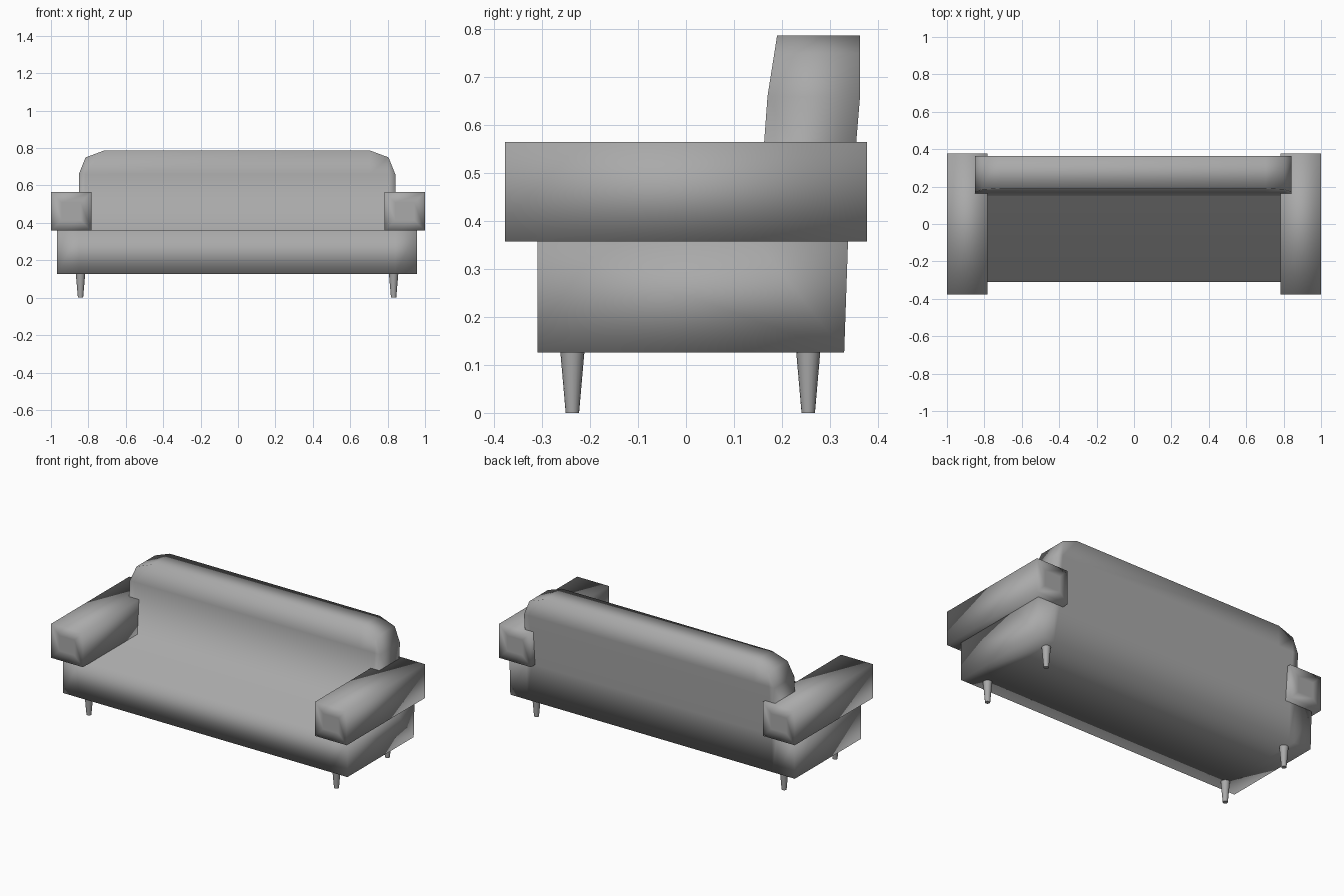
import bpy, bmesh

cube = bpy.data.objects.get("Cube")
if cube:
    bpy.data.objects.remove(cube, do_unlink=True)

grey = bpy.data.materials.new("grey_fabric")
grey.use_nodes = True
COLOUR = (0.4, 0.4, 0.4, 1)
grey.diffuse_color = COLOUR
grey.node_tree.nodes["Principled BSDF"].inputs["Base Color"].default_value = COLOUR

SHIFT = -0.005          # body and legs sit slightly off centre
FLOOR, SEAT, SHOULDER, TOP = 0.126, 0.358, 0.66, 0.787


def add_object(name, bm, smooth=True):
    bmesh.ops.recalc_face_normals(bm, faces=bm.faces)
    for f in bm.faces:
        f.smooth = smooth
    mesh = bpy.data.meshes.new(name)
    bm.to_mesh(mesh)
    bm.free()
    mesh.materials.append(grey)
    obj = bpy.data.objects.new(name, mesh)
    bpy.context.collection.objects.link(obj)
    return obj


def along(points, z):
    """Depth at height z on a polyline of (y, z) points."""
    for (y0, z0), (y1, z1) in zip(points, points[1:]):
        if z <= z1:
            return y0 + (y1 - y0) * (z - z0) / (z1 - z0)
    return points[-1][0]


# Seat and backrest: one L-shaped section, its height limited along x
FRONT = [(0.148, SEAT), (0.17, SHOULDER), (0.19, TOP)]
REAR = [(0.33, FLOOR), (0.338, SEAT), (0.363, SHOULDER), (0.363, TOP)]


def section(x, ceiling):
    pts = [(-0.31, FLOOR), (-0.31, SEAT)]
    for line in (FRONT, REAR[::-1]):
        for _, z in line:
            z = min(z, ceiling)
            pts.append((along(line if line is FRONT else REAR, z), z))
    return [(x + SHIFT, y, z) for y, z in pts]


half = [(0.962, SEAT), (0.846, SEAT), (0.846, SHOULDER), (0.81, 0.75), (0.71, TOP)]
stations = [(-x, h) for x, h in half] + half[::-1]
bm = bmesh.new()
rings = [[bm.verts.new(p) for p in section(x, h)] for x, h in stations]
for a, b in zip(rings, rings[1:]):
    for i in range(len(a)):
        j = (i + 1) % len(a)
        bm.faces.new((a[i], a[j], b[j], b[i]))
for end in (rings[0], rings[-1]):
    bm.faces.new(end)
bmesh.ops.remove_doubles(bm, verts=bm.verts, dist=0.0005)
add_object("seat_and_backrest", bm)

# Armrests: soft-shaded boxes with an inset panel at each end
for side, name in ((1, "left_armrest"), (-1, "right_armrest")):
    bm = bmesh.new()
    bmesh.ops.create_cube(bm, size=1)
    for v in bm.verts:
        v.co.x = v.co.x * 0.216 + side * 0.892
        v.co.y *= 0.756
        v.co.z = v.co.z * 0.207 + 0.4615
    ends = [f for f in bm.faces if abs(f.normal.y) > 0.9]
    bmesh.ops.inset_individual(bm, faces=ends, thickness=0.08)
    add_object(name, bm)

# Tapered legs
for side, x in (("left", 0.837), ("right", -0.837)):
    for place, y in (("front", -0.237), ("back", 0.255)):
        bm = bmesh.new()
        bmesh.ops.create_cone(bm, cap_ends=True, segments=16,
                              radius1=0.014, radius2=0.025, depth=FLOOR)
        bmesh.ops.translate(bm, verts=bm.verts, vec=(x + SHIFT, y, FLOOR / 2))
        for e in bm.edges:
            if any(len(f.verts) > 4 for f in e.link_faces):
                e.smooth = False
        add_object(f"{place}_{side}_leg", bm)
